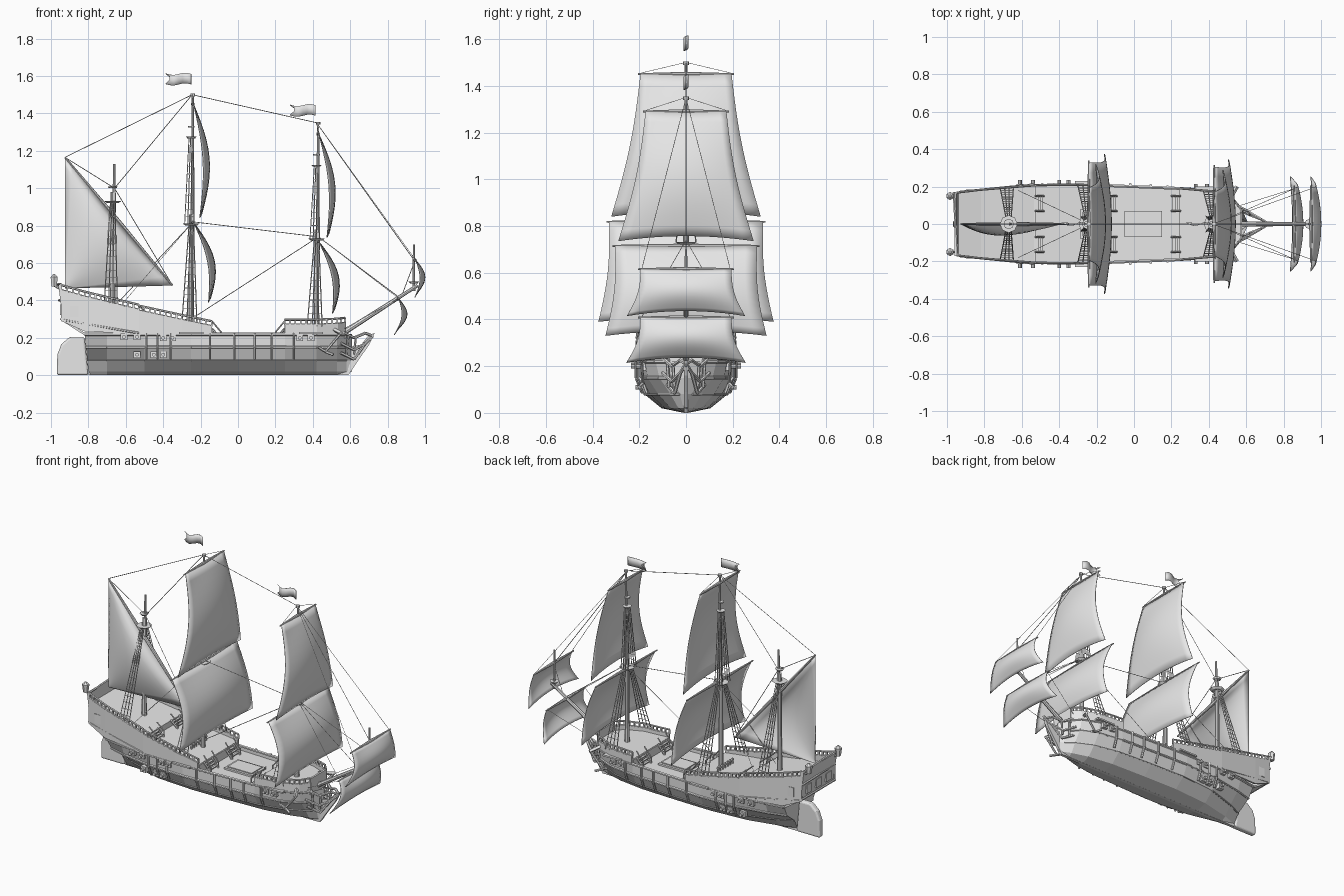
import bpy, bmesh
from math import sin, pi
from mathutils import Vector as V, Matrix

cube = bpy.data.objects.get("Cube")
if cube:
    bpy.data.objects.remove(cube)

grey = bpy.data.materials.new("plain_grey")
grey.use_nodes = True
grey.diffuse_color = (0.8, 0.8, 0.8, 1)
grey.node_tree.nodes["Principled BSDF"].inputs["Base Color"].default_value = (0.8, 0.8, 0.8, 1)


def finish(bm, name, smooth=False, thick=0):
    bmesh.ops.recalc_face_normals(bm, faces=bm.faces)
    me = bpy.data.meshes.new(name)
    bm.to_mesh(me)
    bm.free()
    me.materials.append(grey)
    ob = bpy.data.objects.new(name, me)
    bpy.context.collection.objects.link(ob)
    if smooth:
        for p in me.polygons:
            p.use_smooth = True
    if thick:
        mod = ob.modifiers.new("thickness", 'SOLIDIFY')
        mod.thickness = thick
        mod.offset = 0
    return ob


def tube(bm, p, q, r, r2=None, n=6):
    p, q = V(p), V(q)
    d = q - p
    m = Matrix.Translation((p + q) / 2) @ d.to_track_quat('Z', 'Y').to_matrix().to_4x4()
    bmesh.ops.create_cone(bm, cap_ends=True, segments=n, radius1=r,
                          radius2=r if r2 is None else r2, depth=d.length, matrix=m)


def path(bm, pts, r, n=6):
    for a, b in zip(pts, pts[1:]):
        tube(bm, a, b, r, n=n)


def box(bm, c, s):
    bmesh.ops.create_cube(bm, size=1, matrix=Matrix.Translation(c) @ Matrix.Diagonal((*s, 1)))


def grid(bm, rows):
    vs = [[bm.verts.new(p) for p in r] for r in rows]
    for a, b in zip(vs, vs[1:]):
        for i in range(len(a) - 1):
            bm.faces.new((a[i], a[i + 1], b[i + 1], b[i]))
    return vs


def slab(name, pts, half):
    # upright plate from an x, z outline
    bm = bmesh.new()
    f = bm.faces.new([bm.verts.new((x, -half, z)) for x, z in pts])
    new = bmesh.ops.extrude_face_region(bm, geom=[f])["geom"]
    bmesh.ops.translate(bm, vec=(0, 2 * half, 0), verts=[v for v in new if isinstance(v, bmesh.types.BMVert)])
    return finish(bm, name)


# Hull: stations are x, half width, fullness; levels are width, height, fullness weight
STATIONS = [(-.82, .17, .1), (-.7, .19, .45), (-.5, .207, .85), (-.25, .21, 1), (0, .2, 1),
            (.25, .19, .95), (.42, .175, .75), (.53, .13, .5), (.58, .07, .3), (.61, .006, 1)]
LEVELS = [(.04, 0, 0), (.5, .02, 1), (.85, .08, .8), (1, .15, .25), (1, .22, 0)]


def side(st, lv):
    x, w, full = st
    frac, z, wt = lv
    rake = (.22 - z) * (.1 if x < -.8 else 0) - (.05 if x > .55 and z < .01 else 0)
    return V((x + rake, w * frac * (1 - (1 - full) * wt), z))


bm = bmesh.new()
flip = V((1, -1, 1))
rows = [[side(s, l) for l in reversed(LEVELS)] + [side(s, l) * flip for l in LEVELS] for s in STATIONS]
vs = grid(bm, rows)
for end in (vs[0], vs[-1]):
    bm.faces.new(end)
finish(bm, "hull")

# Bulwarks: x, half width, bottom, top
POOP = [(-.945, .168, .29, .455), (-.82, .183, .235, .42), (-.53, .207, .22, .35)]
QUARTER = [(-.53, .207, .22, .345), (-.3, .21, .22, .295), (-.14, .206, .215, .262)]
FORE = [(.25, .19, .22, .27), (.42, .175, .22, .27), (.53, .13, .22, .275), (.572, .08, .22, .28)]
for name, pts in (("poop", POOP), ("quarterdeck", QUARTER), ("forecastle", FORE)):
    bm = bmesh.new()
    for s in (-1, 1):
        grid(bm, [[(x, s * w, b) for x, w, b, t in pts], [(x, s * w, t) for x, w, b, t in pts]])
    finish(bm, name + "_bulwark", thick=.012)
    # Balustrade above the bulwark
    bm = bmesh.new()
    for s in (-1, 1):
        path(bm, [(x, s * w, t + .027) for x, w, b, t in pts], .006)
        path(bm, [(x, s * w, t) for x, w, b, t in pts], .006)
        for (x, w, b, t), (x2, w2, b2, t2) in zip(pts, pts[1:]):
            n = max(2, round((x2 - x) / .03))
            for i in range(n + 1):
                k = i / n
                p = V((x, s * w, t)).lerp(V((x2, s * w2, t2)), k)
                box(bm, p + V((0, 0, .013)), (.009, .009, .028))
    finish(bm, name + "_railing")

# Stern transom, counter and bow screen
bm = bmesh.new()
grid(bm, [[(x, -w, z), (x, w, z)] for x, w, z in ((-.82, .17, .22), (-.93, .168, .29), (-.955, .17, .485))])
grid(bm, [[(.572, -.08, z), (.572, .08, z)] for z in (.2, .305)])
finish(bm, "transom_and_bow_screen", thick=.012)
bm = bmesh.new()
for z in (.3, .4, .485):
    tube(bm, (-.945, -.17, z), (-.945 - (z - .3) * .1, .17, z), .007)
for y in (-.1, 0, .1):
    box(bm, (-.945, y, .35), (.012, .05, .055))
finish(bm, "stern_trim")

# Decks follow the hull sides: x, half width, height
for name, pts in (("poop_deck", [(-.94, .165, .415), (-.82, .18, .38), (-.53, .202, .325)]),
                  ("quarter_deck", [(-.53, .202, .29), (-.14, .202, .245)]),
                  ("waist_deck", [(-.16, .203, .19), (.05, .196, .19), (.26, .187, .19)]),
                  ("forecastle_deck", [(.25, .187, .245), (.42, .172, .245), (.53, .127, .245), (.57, .08, .245)])):
    bm = bmesh.new()
    grid(bm, [[(x, -w, z), (x, w, z)] for x, w, z in pts])
    finish(bm, name, thick=.008)
bm = bmesh.new()
for x, z, h, w in ((-.53, .305, .05, .2), (-.14, .217, .06, .2), (.25, .217, .06, .185)):
    box(bm, (x, 0, z), (.012, 2 * w, h))
finish(bm, "deck_bulkheads")

# Wales, capping rails and upright riders along the sides
bm = bmesh.new()
for s in (-1, 1):
    for lv, r in ((LEVELS[2], .005), (LEVELS[3], .008), (LEVELS[4], .009)):
        path(bm, [side(st, lv) * V((1, s, 1)) for st in STATIONS[:-1]], r)
    for x in (-.49, -.43, -.36, -.15, -.02, .09, .18, .3):
        w = .207 - max(0, x) * .07
        tube(bm, (x, s * w * .9, .085), (x, s * (w + .006), .15), .007)
        tube(bm, (x, s * (w + .006), .15), (x, s * (w + .006), .225), .007)
    tube(bm, (-.93, s * .172, .295), (-.53, s * .212, .225), .007)
finish(bm, "wales")

# Gun ports with short barrels, channels and side windows
bm = bmesh.new()
for s in (-1, 1):
    for x, z in ((-.61, .205), (-.54, .205), (-.4, .2), (-.35, .2), (.33, .2), (.39, .2),
                 (-.54, .11), (-.45, .11), (-.4, .11)):
        y = (.2 if x < .2 else .178) - (.018 if z < .15 else 0)
        box(bm, (x, s * y, z), (.036, .03, .036))
        tube(bm, (x, s * y, z), (x, s * (y + .035), z), .01, n=8)
    for x, y in ((-.25, .215), (.39, .185)):
        box(bm, (x, s * y, .225), (.13, .03, .01))
    box(bm, (-.87, s * .181, .34), (.055, .008, .06))
finish(bm, "gun_ports_and_channels")

# Rudder, stem knee and head rails
rud = slab("rudder", [(-.8, 0), (-.968, 0), (-.966, .11), (-.945, .165), (-.9, .205), (-.82, .205)], .02)
mod = rud.modifiers.new("rounding", 'BEVEL')
mod.width, mod.segments = .012, 3
slab("stem_knee", [(.54, 0), (.59, 0), (.65, .09), (.7, .16), (.73, .225), (.7, .215), (.66, .165), (.6, .15)], .009)
slab("keel", [(-.8, 0), (.56, 0), (.56, .02), (-.8, .02)], .01)
bm = bmesh.new()
for s in (-1, 1):
    for z, w in ((.235, .1), (.17, .1), (.12, .08)):
        path(bm, [(.55, s * w, z), (.62, s * w * .6, z - .035), (.68, s * .025, z - .01 if z > .2 else .17),
                  (.72, 0, .21)], .008)
    for x, w in ((.59, .08), (.63, .056)):
        tube(bm, (x, s * w, .21), (x - .01, s * w * .9, .11), .007)
    tube(bm, (.5, s * .11, .25), (.55, s * .2, .225), .011, n=4)
    # Stowed anchor under the cathead
    tube(bm, (.55, s * .19, .225), (.47, s * .185, .13), .007)
    path(bm, [(.51, s * .2, .11), (.47, s * .185, .125), (.43, s * .2, .15)], .008)
finish(bm, "head_rails_and_anchors")

# Stern lanterns
bm = bmesh.new()
for y in (-.15, .15):
    tube(bm, (-.983, y, .475), (-.983, y, .525), .016, .022, n=6)
    tube(bm, (-.983, y, .525), (-.983, y, .54), .022, .006, n=6)
    tube(bm, (-.95, y, .46), (-.983, y, .48), .006)
finish(bm, "stern_lanterns")

# Ladders, hatch and deck fittings
bm = bmesh.new()
for s in (-1, 1):
    for x, z, lower, d in ((-.53, .33, .287, 1), (-.14, .25, .19, 1), (.25, .25, .19, -1)):
        for e in (-.04, .04):
            y = s * .11 + e
            tube(bm, (x, y, z), (x + d * .05, y, lower), .006)
            tube(bm, (x, y, z + .04), (x + d * .05, y, lower + .04), .004)
            tube(bm, (x + d * .05, y, lower), (x + d * .05, y, lower + .045), .004)
        for k in (.25, .5, .75):
            box(bm, (x + d * .05 * k, s * .11, z + (lower - z) * k), (.014, .08, .006))
finish(bm, "ladders")
bm = bmesh.new()
box(bm, (.05, 0, .197), (.2, .14, .016))
box(bm, (.05, 0, .208), (.17, .11, .006))
box(bm, (-.28, 0, .29), (.012, .16, .01))
for i in range(7):
    tube(bm, (-.28, -.075 + i * .025, .255), (-.28, -.075 + i * .025, .3), .005)
finish(bm, "hatch_and_pin_rail")

# Masts with tops, shrouds and ratlines: x, foot, top platform, head, shroud foot
for name, x, foot, top, head, base in (("main", -.25, .19, .8, 1.505, .28), ("fore", .42, .2, .72, 1.355, .26),
                                       ("mizzen", -.67, .33, .92, 1.13, .38)):
    bm = bmesh.new()
    tube(bm, (x, 0, foot), (x, 0, top + .06), .016, .012, n=10)
    tube(bm, (x + .008, 0, top - .05), (x + .008, 0, head), .01, .006, n=8)
    tube(bm, (x, 0, top), (x, 0, top + .012), .03, .047, n=8)
    upper = 1.0 if name == "mizzen" else head - .24
    tube(bm, (x, 0, upper), (x, 0, upper + .01), .02, .028, n=8)
    if name != "mizzen":
        tube(bm, (x, 0, upper + .06), (x, 0, upper + .068), .018, n=8)
        tube(bm, (x + .008, 0, head - .015), (x + .008, 0, head), .012, n=8)
    finish(bm, name + "_mast")
    bm = bmesh.new()
    flights = [(base, .205 if name == "main" else .18, top, .035, .04)]
    if name == "mizzen":
        flights = [(base, .19, top, .02, .035)]
    else:
        flights.append((top + .01, .042, upper, .012, .025))
    for s in (-1, 1):
        for z0, y0, z1, y1, spread in flights:
            lines = [(V((x + k * spread - .01, s * y0, z0)), V((x + k * .012, s * y1, z1))) for k in (-1, -.33, .33, 1)]
            for a, b in lines:
                tube(bm, a, b, .003, n=4)
            n = int((z1 - z0) / .035)
            for i in range(1, n):
                tube(bm, lines[0][0].lerp(lines[0][1], i / n), lines[-1][0].lerp(lines[-1][1], i / n), .002, n=3)
    finish(bm, name + "_shrouds")

# Bowsprit and its small upright mast
bm = bmesh.new()
tube(bm, (.46, 0, .16), (.96, 0, .48), .016, .009, n=8)
tube(bm, (.94, 0, .45), (.94, 0, .7), .008, .005, n=8)
tube(bm, (.94, 0, .49), (.94, 0, .5), .02, .028, n=8)
finish(bm, "bowsprit")


# Square sails with yards
def sail(name, x, xb, belly, zt, zb, wt, wb):
    n = 12
    bm = bmesh.new()
    rows = []
    for j in range(n + 1):
        v = j / n
        w = wt + (wb - wt) * v - .018 * sin(pi * v)
        row = []
        for i in range(n + 1):
            u = 2 * i / n - 1
            arc = 1 - u * u
            row.append((x + (xb - x) * v + belly * sin(pi * v) * (.55 + .45 * arc) + .012 * arc * v,
                        u * w, zt + (zb - zt) * v + .022 * v * arc))
        rows.append(row)
    grid(bm, rows)
    finish(bm, name + "_sail", True, .004)
    bm = bmesh.new()
    for s in (-1, 1):
        tube(bm, (x - .004, 0, zt), (x - .004, s * (wt + .01), zt), .01, .004, n=8)
    finish(bm, name + "_yard")


sail("main_top", -.238, -.205, .062, 1.45, .84, .195, .32)
sail("main_course", -.238, -.158, .065, .818, .39, .33, .375)
sail("fore_top", .432, .475, .058, 1.29, .735, .173, .29)
sail("fore_course", .432, .505, .062, .715, .33, .305, .345)
sail("sprit_top", .95, .945, .046, .615, .415, .195, .253)
sail("sprit", .86, .835, .05, .408, .215, .195, .255)

# Slanted aft sail
bm = bmesh.new()
head, tack, clew = V((-.925, 0, 1.165)), V((-.35, 0, .48)), V((-.925, 0, .465))
n = 14
grid(bm, [[head.lerp(tack, i / n).lerp(clew, j / n)
           + V((0, -.06 * sin(pi * i / n) * sin(pi * (j / n) ** .5), 0)) for i in range(n + 1)] for j in range(n)]
     + [[clew + V((0, 0, -i * .00001)) for i in range(n + 1)]])
finish(bm, "aft_sail", True, .004)
bm = bmesh.new()
mid = head.lerp(tack, .5)
for end in (head, tack):
    tube(bm, mid, end, .011, .005, n=8)
finish(bm, "aft_yard")

# Stays
bm = bmesh.new()
main_head, main_top, fore_head, fore_top = (-.245, 0, 1.5), (-.24, 0, .82), (.42, 0, 1.35), (.43, 0, .74)
sprit_yard, mizzen_top = (.945, 0, .61), (-.66, 0, 1.0)
for a, b in ((main_head, head), (main_head, mizzen_top), (main_head, fore_head), (fore_head, sprit_yard),
             (fore_top, main_top), (fore_top, (-.22, 0, .32)), (fore_top, (.87, 0, .41)), (head, mizzen_top),
             (main_top, (-.64, 0, .39)), (mizzen_top, tack), (sprit_yard, (.87, 0, .41))):
    tube(bm, a, b, .002, n=4)
for s in (-1, 1):
    for a, b in ((main_head, (-.24, s * .19, 1.455)), (fore_head, (.43, s * .17, 1.295)),
                 (fore_top, (.86, s * .19, .41)), ((.57, s * .1, .25), (.86, s * .19, .41)),
                 (fore_head, (.95, s * .19, .615)), (main_top, (-.62, s * .18, .38))):
        tube(bm, a, b, .0015, n=3)
finish(bm, "stays")

# Swallow-tailed flags
for name, x, z in (("main_flag", -.25, 1.555), ("fore_flag", .415, 1.388)):
    bm = bmesh.new()
    grid(bm, [[(x - k * .023 + (.035 * (j == 1) if k == 6 else 0), .01 * sin(k * 1.2), z + j * .028 + .006 * sin(k * 1.1))
               for k in range(7)] for j in range(3)])
    finish(bm, name, True, .003)
